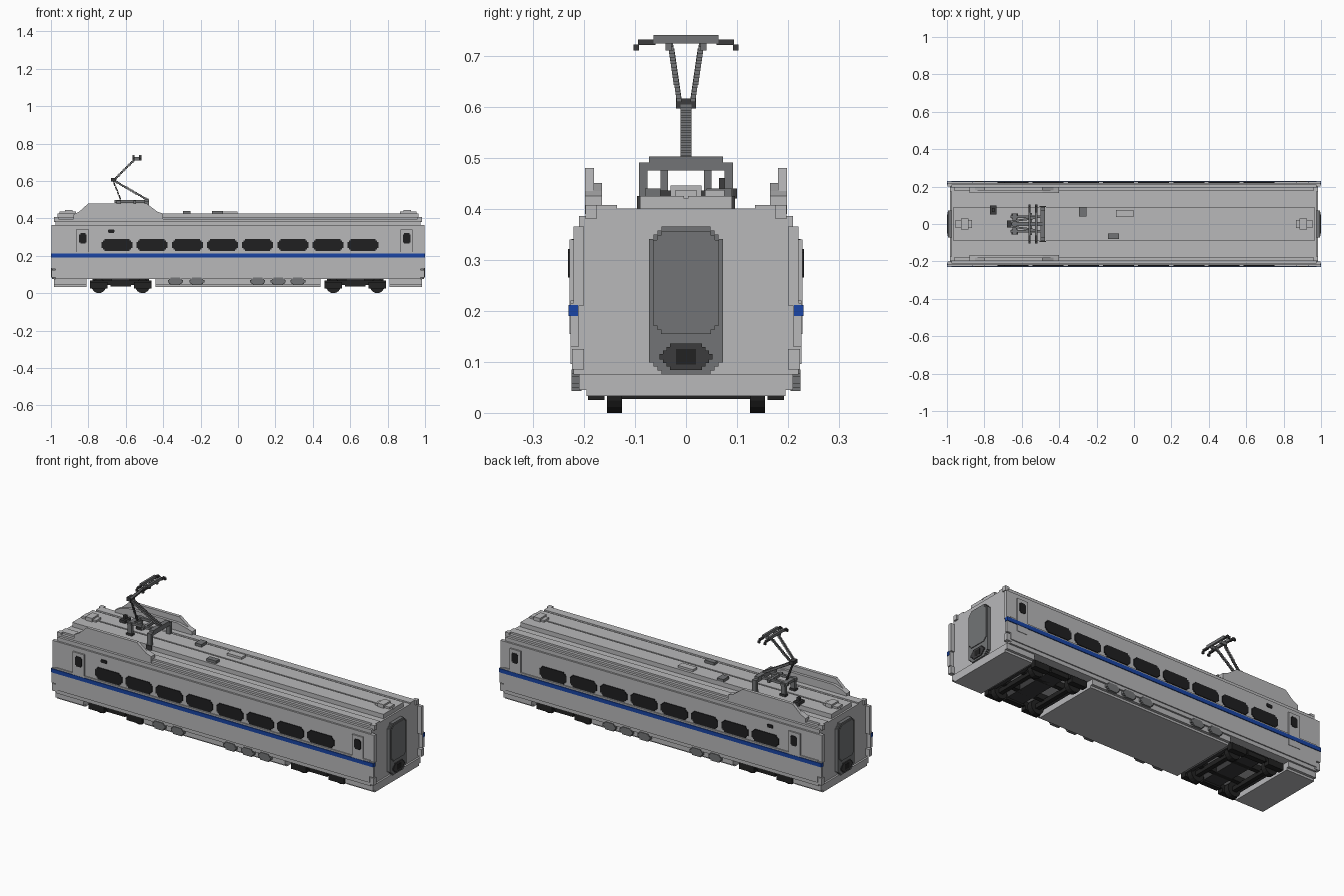
import bpy, bmesh, math
from mathutils import Vector

cube = bpy.data.objects.get("Cube")
if cube:
    bpy.data.objects.remove(cube)


def material(name, r, g, b):
    m = bpy.data.materials.new(name)
    m.use_nodes = True
    m.diffuse_color = (r, g, b, 1)
    m.node_tree.nodes["Principled BSDF"].inputs["Base Color"].default_value = (r, g, b, 1)
    return m


SILVER = material("silver grey", 0.48, 0.48, 0.49)
BLUE = material("stripe blue", 0.01, 0.06, 0.38)
GLASS = material("dark glass", 0.014, 0.014, 0.015)
GREY = material("mid grey", 0.17, 0.175, 0.18)
DARK = material("dark grey", 0.045, 0.045, 0.047)
BLACK = material("wheel black", 0.016, 0.016, 0.016)


def finish(name, bm, mat):
    bmesh.ops.recalc_face_normals(bm, faces=bm.faces)
    me = bpy.data.meshes.new(name)
    bm.to_mesh(me)
    bm.free()
    me.materials.append(mat)
    ob = bpy.data.objects.new(name, me)
    bpy.context.scene.collection.objects.link(ob)
    return ob


def add_box(bm, x0, x1, y0, y1, z0, z1):
    vs = bmesh.ops.create_cube(bm, size=1)["verts"]
    for v in vs:
        v.co = Vector(((x0 + x1) / 2 + v.co.x * (x1 - x0),
                       (y0 + y1) / 2 + v.co.y * (y1 - y0),
                       (z0 + z1) / 2 + v.co.z * (z1 - z0)))


def boxes(name, mat, *dims):
    bm = bmesh.new()
    for d in dims:
        add_box(bm, *d)
    return finish(name, bm, mat)


def both_sides(name, mat, *dims):
    """Boxes given for +y, repeated on -y."""
    return boxes(name, mat, *[e for d in dims
                              for e in (d, (d[0], d[1], -d[3], -d[2], d[4], d[5]))])


def add_prism(bm, pts, axis, a, b):
    """Extrude a 2D outline along x (outline is y,z) or y (outline is x,z)."""
    place = (lambda p, t: (t, p[0], p[1])) if axis == "x" else (lambda p, t: (p[0], t, p[1]))
    f = bm.faces.new([bm.verts.new(place(p, a)) for p in pts])
    ext = bmesh.ops.extrude_face_region(bm, geom=[f])["geom"]
    d = Vector((b - a, 0, 0) if axis == "x" else (0, b - a, 0))
    bmesh.ops.translate(bm, vec=d, verts=[v for v in ext if isinstance(v, bmesh.types.BMVert)])


def mirrored(half):
    return half + [(-y, z) for y, z in reversed(half)]


def stepped(cx, cz, w, h, s, n=2):
    """Rectangle outline whose corners are cut into n small stairs."""
    q = []
    for i in range(n):
        q += [(w / 2 - i * s, h / 2 - (n - i) * s), (w / 2 - (i + 1) * s, h / 2 - (n - i) * s)]
    q.append((w / 2 - n * s, h / 2))
    pts = q + [(-x, z) for x, z in reversed(q)] + [(-x, -z) for x, z in q] + [(x, -z) for x, z in reversed(q)]
    return [(cx + x, cz + z) for x, z in pts]


# Body shell with stepped roof corners
shell = [(.22, .075), (.22, .096), (.226, .096), (.226, .22), (.22, .22), (.22, .365),
         (.21, .365), (.21, .386), (.196, .386), (.196, .397), (.18, .397), (.18, .407),
         (.135, .407), (.135, .4), (.09, .4)]
bm = bmesh.new()
add_prism(bm, mirrored(shell), "x", -.975, .975)
finish("body_shell", bm, SILVER)
both_sides("roof_ridge", SILVER, (-.965, .965, .004, .09, .395, .425))
boxes("roof_ridge_groove", SILVER, (-.965, .965, -.004, .004, .395, .42))

# Lower skirts leave two bays for the bogies
skirt = [(.195, .033), (.195, .045), (.21, .045), (.21, .076)]
bm = bmesh.new()
for a, b in ((-.985, -.81), (-.44, .44), (.81, .985)):
    add_prism(bm, mirrored(skirt), "x", a, b)
finish("lower_skirts", bm, SILVER)

# End flaps, corner blocks and roof lips
for s, label in ((1, "left"), (-1, "right")):
    def span(a, b):
        return (min(s * a, s * b), max(s * a, s * b))
    both_sides(label + "_end_flaps", SILVER,
               (*span(.96, .998), .2, .22, .21, .365),
               (*span(.96, .998), .21, .226, .13, .215),
               (*span(.965, .998), .2, .223, .085, .125),
               (*span(.96, .985), .175, .197, .38, .407))
    # Gangway and coupler
    bm = bmesh.new()
    add_prism(bm, stepped(0, .22, .144, .29, .008, 3), "x", s * .97, s * .994)
    finish(label + "_gangway", bm, GREY)
    bm = bmesh.new()
    add_prism(bm, stepped(0, .255, .13, .2, .008, 2), "x", s * .99, s * .998)
    finish(label + "_gangway_door", bm, GREY)
    bm = bmesh.new()
    add_prism(bm, stepped(0, .11, .104, .052, .007, 3), "x", s * .985, s * .999)
    finish(label + "_coupler", bm, DARK)
    boxes(label + "_coupler_head", BLACK, (*span(.98, 1), -.02, .02, .095, .125))
    # Roof end unit
    boxes(label + "_roof_unit", SILVER, (*span(.865, .955), -.022, .022, .42, .436),
          (*span(.885, .925), -.03, .03, .42, .445))

# Doors, windows and vents on both sides
both_sides("doors", SILVER, (-.866, -.796, .2, .2285, .155, .34), (.868, .934, .2, .2285, .155, .34))
both_sides("blue_stripe", BLUE, (-1, 1, .212, .2305, .19, .211))
for s, label in ((1, "back"), (-1, "front")):
    bm = bmesh.new()
    for i in range(8):
        add_prism(bm, stepped(-.647 + i * .188, .258, .166, .066, .008, 2), "y", s * .216, s * .224)
    finish(label + "_windows", bm, GLASS)
    bm = bmesh.new()
    for x in (-.829, .902):
        add_prism(bm, stepped(x, .293, .04, .056, .006, 1), "y", s * .224, s * .231)
    add_prism(bm, stepped(-.677, .332, .036, .018, .003, 1), "y", s * .216, s * .224)
    finish(label + "_door_windows", bm, GLASS)
    bm = bmesh.new()
    for x in (-.335, -.22, .105, .215, .32):
        add_prism(bm, stepped(x, .064, .08, .042, .007, 2), "y", s * .205, s * .224)
    finish(label + "_skirt_vents", bm, GREY)

# Bogies: wheels, axles and frame
for cx, label in ((-.627, "right"), (.627, "left")):
    bm = bmesh.new()
    for dx in (-.117, .117):
        for y in (-.14, .14):
            r = bmesh.ops.create_cone(bm, cap_ends=True, segments=16, radius1=.039, radius2=.039, depth=.03)
            for v in r["verts"]:
                v.co = Vector((cx + dx + v.co.x, y + v.co.z, .039 + v.co.y))
        add_box(bm, cx + dx - .012, cx + dx + .012, -.14, .14, .027, .051)
    finish(label + "_wheels", bm, BLACK)
    both_sides(label + "_bogie_frame", BLACK,
               (cx - .165, cx + .165, .16, .18, .045, .068),
               (cx - .055, cx + .055, .155, .185, .035, .06),
               (cx - .165, cx - .07, .16, .192, .025, .06),
               (cx + .07, cx + .165, .16, .192, .025, .06),
               (cx - .15, cx + .15, .06, .085, .045, .075))
    boxes(label + "_bogie_cross_beams", DARK,
          (cx - .05, cx + .05, -.17, .17, .045, .076),
          (cx - .165, cx - .145, -.17, .17, .045, .065),
          (cx + .145, cx + .165, -.17, .17, .045, .065))

# Roof fairings beside the pantograph
side = [(-.88, .39), (-.88, .42), (-.85, .435), (-.8, .48), (-.49, .48), (-.43, .435), (-.4, .425), (-.4, .39)]
low = [(x, min(z, .45)) for x, z in side]
for s, label in ((1, "back"), (-1, "front")):
    bm = bmesh.new()
    add_prism(bm, side, "y", s * .18, s * .198)
    add_prism(bm, low, "y", s * .165, s * .181)
    finish(label + "_roof_fairing", bm, SILVER)

# Roof equipment
boxes("grey_roof_boxes", GREY, (-.295, -.255, .04, .09, .42, .44), (-.14, -.08, -.08, -.05, .42, .44))
boxes("pale_roof_box", SILVER, (-.095, -.003, .037, .075, .42, .437))
boxes("roof_insulator", DARK, (-.77, -.735, .05, .1, .42, .44), (-.76, -.745, .065, .085, .44, .46))

# Pantograph base on four posts
both_sides("pantograph_posts", GREY, (-.5, -.475, .075, .092, .4, .48), (-.65, -.625, .035, .05, .42, .485))
both_sides("pantograph_feet", DARK, (-.505, -.47, .07, .096, .4, .425), (-.655, -.62, .03, .055, .42, .436))
boxes("pantograph_base", GREY, (-.5, -.475, -.092, .092, .475, .49), (-.5, -.475, -.072, .072, .488, .502),
      (-.65, -.625, -.055, .055, .48, .495), (-.66, -.48, -.045, -.032, .483, .497),
      (-.66, -.48, .032, .045, .483, .497), (-.56, -.545, -.06, .06, .48, .495))


# Stepped arms made of small blocks along straight lines
def arm(name, mat, a, b, width, size=.011):
    a, b = Vector(a), Vector(b)
    n = math.ceil((b - a).length / .01)
    bm = bmesh.new()
    for i in range(n + 1):
        p = a.lerp(b, i / n)
        add_box(bm, p.x - size / 2, p.x + size / 2, p.y - width / 2, p.y + width / 2,
                p.z - size / 2, p.z + size / 2)
    finish(name, bm, mat)


arm("lower_arm", GREY, (-.485, 0, .5), (-.665, 0, .603), .022)
arm("control_rod", DARK, (-.625, 0, .495), (-.665, 0, .595), .01, .008)
boxes("arm_knuckle", DARK, (-.678, -.652, -.02, .02, .596, .616))
for s, label in ((1, "back"), (-1, "front")):
    arm(label + "_upper_arm", GREY, (-.66, s * .013, .608), (-.545, s * .03, .722), .01)

# Collector head with drooping horns
boxes("collector_head", GREY, (-.565, -.553, -.064, .064, .724, .74), (-.528, -.516, -.064, .064, .724, .74),
      (-.56, -.52, -.04, -.028, .71, .728), (-.56, -.52, .028, .04, .71, .728))
both_sides("collector_horns", DARK, *[d for x in (-.565, -.528) for d in (
    (x, x + .012, .06, .094, .721, .731), (x, x + .012, .092, .103, .71, .722))])
